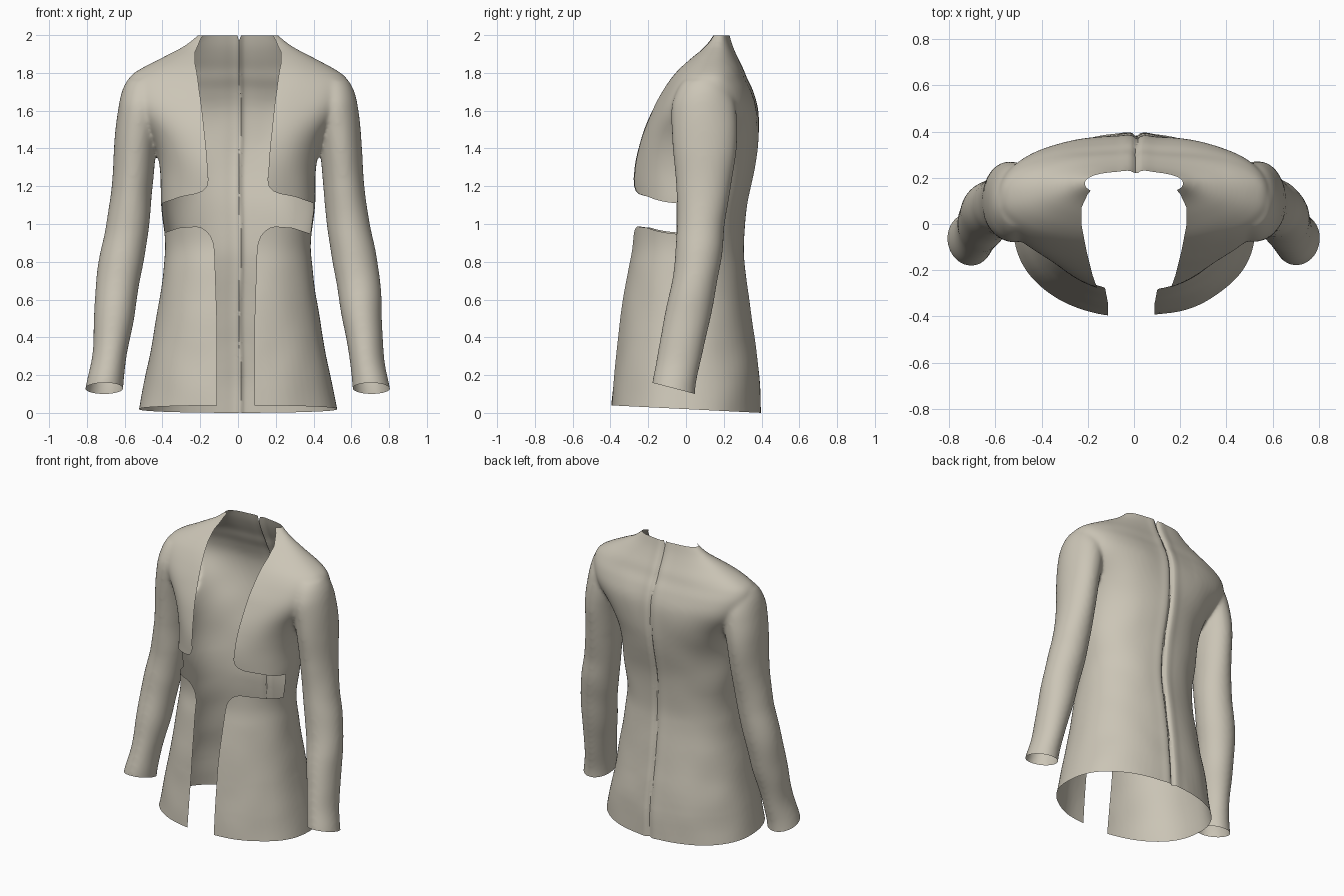
import bpy, bmesh, math
from mathutils import Vector, noise

if "Cube" in bpy.data.objects:
    bpy.data.objects.remove(bpy.data.objects["Cube"], do_unlink=True)


def make_material(name, color):
    m = bpy.data.materials.new(name)
    m.use_nodes = True
    m.diffuse_color = (*color, 1)
    bsdf = m.node_tree.nodes["Principled BSDF"]
    bsdf.inputs["Base Color"].default_value = (*color, 1)
    bsdf.inputs["Roughness"].default_value = 0.8
    return m


cloth = make_material("beige cloth", (0.60, 0.56, 0.47))
waste = bpy.data.materials.new("cut marker")


def smooth_rows(rows, steps=5):
    """Catmull-Rom interpolation between the rows of a table."""
    out = []
    for i in range(len(rows) - 1):
        a, b, c, d = (Vector(rows[min(max(i + k, 0), len(rows) - 1)]) for k in (-1, 0, 1, 2))
        for s in range(steps):
            t = s / steps
            out.append(b + 0.5 * t * (c - a + t * (2 * a - 5 * b + 4 * c - d
                                                   + t * (3 * (b - c) + d - a))))
    return out + [Vector(rows[-1])]


def loft(bm, rows, segs=64, mirror=1):
    """Closed loft; rows hold height, x min, x max, y front, y back and squareness."""
    rings = []
    for z, x0, x1, y0, y1, power in smooth_rows(rows):
        ring = []
        for k in range(segs):
            a = 2 * math.pi * k / segs
            c, s = math.cos(a), math.sin(a)
            px = math.copysign(abs(c) ** (2 / power), c)
            py = math.copysign(abs(s) ** (2 / power), s)
            ring.append(bm.verts.new((mirror * ((x0 + x1) / 2 + px * (x1 - x0) / 2),
                                      (y0 + y1) / 2 + py * (y1 - y0) / 2, z)))
        rings.append(ring)
    for lo, hi in zip(rings, rings[1:]):
        for k in range(segs):
            n = (k + 1) % segs
            bm.faces.new((lo[k], lo[n], hi[n], hi[k]))
    bm.faces.new(rings[0])
    bm.faces.new(rings[-1])


def to_object(bm, name, material):
    bmesh.ops.recalc_face_normals(bm, faces=bm.faces)
    me = bpy.data.meshes.new(name)
    bm.to_mesh(me)
    bm.free()
    me.materials.append(material)
    ob = bpy.data.objects.new(name, me)
    bpy.context.collection.objects.link(ob)
    return ob


def bake(ob):
    """Replace the mesh by its modified version."""
    dg = bpy.context.evaluated_depsgraph_get()
    me = bpy.data.meshes.new_from_object(ob.evaluated_get(dg), depsgraph=dg)
    ob.modifiers.clear()
    ob.data = me


def prism(name, pts, axis, lo, hi):
    """Extrude a profile along an axis to make a cutter."""
    place = {"x": lambda p, h: (h, p[0], p[1]),
             "y": lambda p, h: (p[0], h, p[1]),
             "z": lambda p, h: (p[0], p[1], h)}[axis]
    bm = bmesh.new()
    ends = [[bm.verts.new(place(p, h)) for p in pts] for h in (lo, hi)]
    for e in ends:
        bm.faces.new(e)
    for k in range(len(pts)):
        n = (k + 1) % len(pts)
        bm.faces.new((ends[0][k], ends[0][n], ends[1][n], ends[1][k]))
    ob = to_object(bm, name, waste)
    ob.hide_render = True
    return ob


def both_sides(half):
    return half + [(-x, v) for x, v in reversed(half) if x > 0]


# Torso: height, half width, front, back and squareness
torso = [(-0.1, .55, -.41, .395, 2.2), (.2, .49, -.385, .385, 2.2), (.5, .432, -.35, .345, 2.2),
         (.75, .397, -.315, .312, 2.2), (.9, .386, -.29, .303, 2.2), (1.1, .408, -.29, .32, 2.2),
         (1.3, .412, -.29, .362, 2.2), (1.45, .455, -.25, .382, 2.4), (1.6, .55, -.185, .378, 2.6),
         (1.7, .585, -.13, .35, 2.6), (1.77, .575, -.085, .317, 2.5), (1.82, .515, -.045, .298, 2.4),
         (1.88, .4, .015, .27, 2.3), (1.94, .29, .08, .245, 2.3), (2.0, .215, .125, .226, 2.3),
         (2.06, .15, .15, .21, 2.3)]
# Sleeve: height, inner x, outer x, front and back
sleeve = [(.02, .615, .825, -.19, .047), (.15, .605, .802, -.183, .052), (.3, .588, .772, -.152, .082),
          (.5, .552, .763, -.115, .13), (.7, .517, .753, -.077, .17), (.85, .492, .73, -.057, .192),
          (1.0, .469, .698, -.047, .205), (1.2, .455, .67, -.052, .237), (1.4, .433, .658, -.068, .268),
          (1.6, .4, .637, -.078, .262), (1.7, .4, .615, -.05, .235), (1.76, .41, .585, -.015, .2)]
bm = bmesh.new()
loft(bm, [(z, -w, w, f, b, p) for z, w, f, b, p in torso])
for side in (1, -1):
    loft(bm, [(*row, 2.0) for row in sleeve], mirror=side)
jacket = to_object(bm, "jacket", cloth)

# Fuse torso and sleeves into one skin
mod = jacket.modifiers.new("fuse", "REMESH")
mod.mode, mod.voxel_size = "VOXEL", 0.011
mod = jacket.modifiers.new("relax", "SMOOTH")
mod.factor, mod.iterations = 0.5, 14
bake(jacket)

# Back seam groove and soft cloth wrinkles
normals = [v.normal.copy() for v in jacket.data.vertices]
for v, n in zip(jacket.data.vertices, normals):
    x, y, z = v.co
    ripple = 0.005 * noise.noise(Vector((x * 5, y * 5, z * 5)))
    if y > 0.15:
        off = x - 0.01 - 0.003 * math.sin(z * 9)
        ripple -= 0.014 * math.exp(-(off / 0.012) ** 2)
        ripple += 0.004 * math.exp(-((abs(off) - 0.04) / 0.03) ** 2)
    v.co += n * ripple

# Openings: neckline, front with waist notch, hem and cuffs
neck = both_sides([(.145, -1), (.155, -.29), (.18, -.22), (.205, -.12), (.228, 0), (.228, .07),
                   (.2, .13), (.155, .18), (.08, .212), (0, .222)])
front = both_sides([(.1, -.2), (.1, .5), (.112, .86), (.118, .9), (.132, .935), (.155, .963),
                    (.18, .98), (.21, .987), (.3, .98), (.39, .95), (.455, .92), (.455, 1.09),
                    (.4, 1.11), (.3, 1.145), (.22, 1.16), (.185, 1.175), (.163, 1.2),
                    (.155, 1.24), (.155, 1.26), (0, 1.3)])
front = [(x - 0.012 if z < 1 else x, z) for x, z in front]
cutters = [prism("neck_cutter", neck, "z", 1.245, 3),
           prism("front_cutter", front, "y", -1, -0.05),
           prism("hem_cutter", [(-1, .07), (1, -.03), (1, -1), (-1, -1)], "x", -.575, .575)]
cuff = [(-1, .373), (1, -.147), (1, -1), (-1, -1)]
cutters += [prism("cuff_cutter", cuff, "x", *span) for span in ((.58, 1), (-1, -.58))]
for c in cutters:
    mod = jacket.modifiers.new(c.name, "BOOLEAN")
    mod.operation, mod.solver, mod.object = "DIFFERENCE", "EXACT", c
    mod.material_mode = "TRANSFER"
bake(jacket)
for c in cutters:
    bpy.data.objects.remove(c, do_unlink=True)

# Drop the cut walls so only the open cloth shell remains, and trim the collar level
me = jacket.data
marked = [i for i, m in enumerate(me.materials) if m and m.name == waste.name]
bm = bmesh.new()
bm.from_mesh(me)
bmesh.ops.delete(bm, geom=[f for f in bm.faces if f.material_index in marked], context="FACES")
bmesh.ops.bisect_plane(bm, geom=bm.verts[:] + bm.edges[:] + bm.faces[:], plane_co=(0, 0, 1.998),
                       plane_no=(0, 0, 1), clear_outer=True)
for f in bm.faces:
    f.material_index = 0
bm.to_mesh(me)
bm.free()
me.materials.clear()
me.materials.append(cloth)
bpy.data.materials.remove(waste)

bpy.ops.object.select_all(action="DESELECT")
jacket.select_set(True)
bpy.context.view_layer.objects.active = jacket
bpy.ops.object.shade_smooth_by_angle(angle=math.radians(50))
